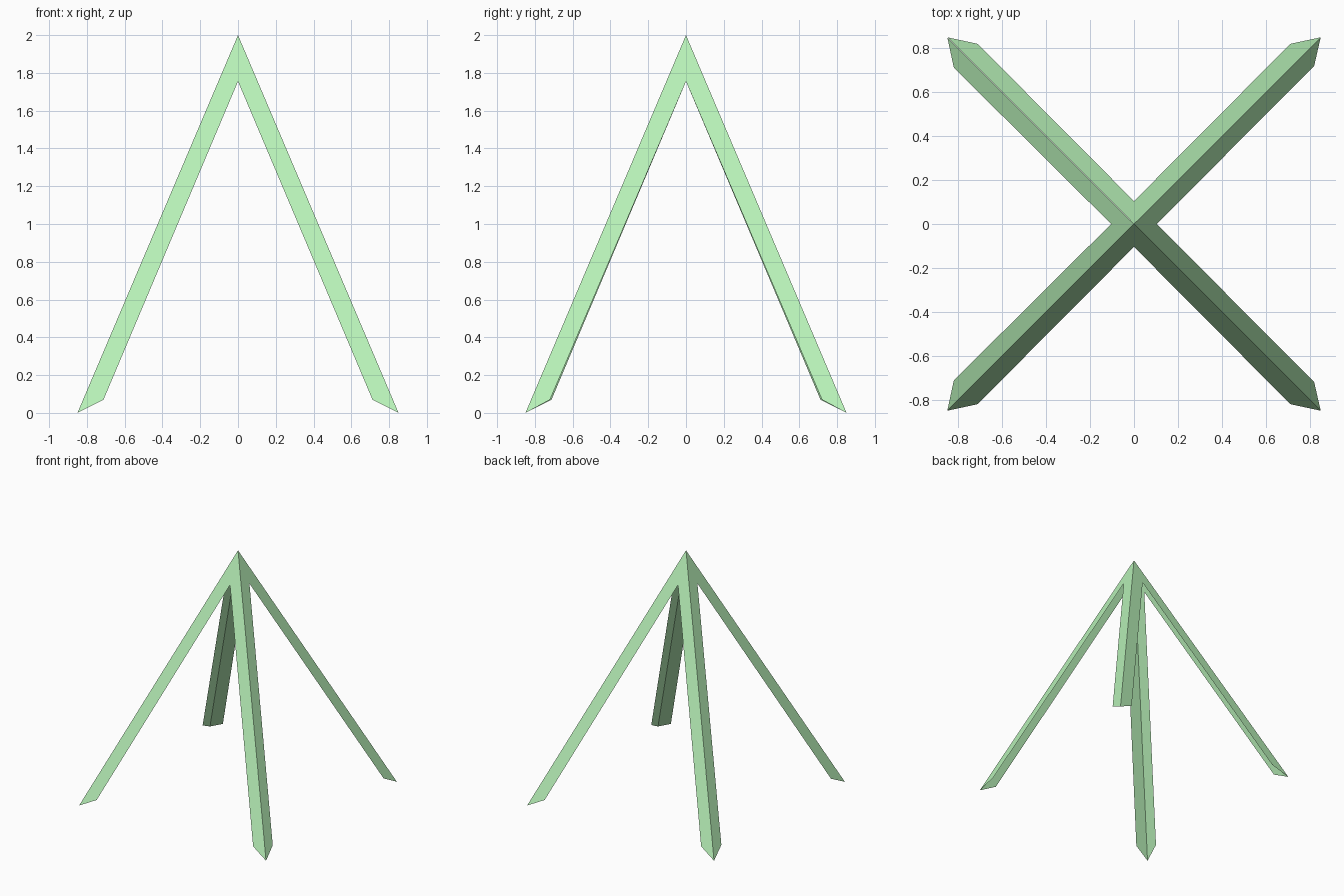
import bpy, math
from mathutils import Matrix

if "Cube" in bpy.data.objects:
    bpy.data.objects.remove(bpy.data.objects["Cube"])

H = 2.0      # apex height
R = 0.85     # half width of the base

green = bpy.data.materials.new("pale_green")
green.diffuse_color = (0.48, 0.88, 0.48, 1.0)
green.use_nodes = True
green.node_tree.nodes["Principled BSDF"].inputs["Base Color"].default_value = green.diffuse_color


def on_slope(x, z):
    """Point on the front slope of the pyramid."""
    return (x, -R * (1 - z / H), z)


def side_panel(name, angle, foot_x):
    """Thin inverted-V sheet lying on one slope, turned about z."""
    outline = [on_slope(0, H), on_slope(-R, 0), on_slope(-foot_x, 0.07),
               on_slope(0, 1.755), on_slope(foot_x, 0.07), on_slope(R, 0)]
    mesh = bpy.data.meshes.new(name)
    mesh.from_pydata(outline, [], [tuple(range(len(outline)))])
    mesh.transform(Matrix.Rotation(math.radians(angle), 4, 'Z'))
    mesh.materials.append(green)
    mesh.update()
    obj = bpy.data.objects.new(name, mesh)
    bpy.context.collection.objects.link(obj)


# Four sloping sides; neighbouring panels meet to form the angled legs
for name, angle, foot_x in (("front_panel", 0, 0.712), ("right_panel", 90, 0.72),
                            ("back_panel", 180, 0.712), ("left_panel", 270, 0.712)):
    side_panel(name, angle, foot_x)
